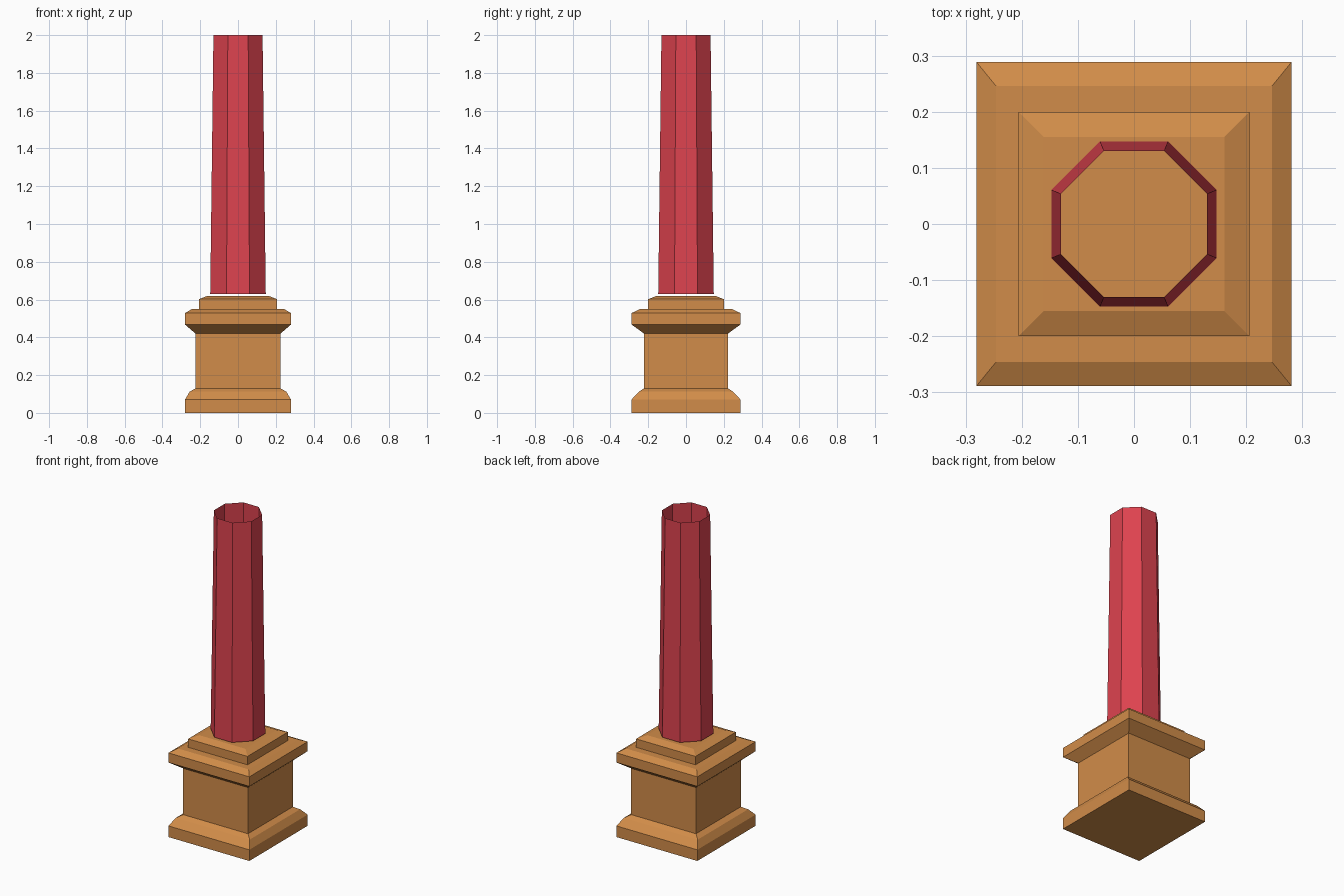
import bpy, bmesh
from math import pi, cos, sin

if "Cube" in bpy.data.objects:
    bpy.data.objects.remove(bpy.data.objects["Cube"])


def material(name, color):
    m = bpy.data.materials.new(name)
    m.diffuse_color = color
    m.use_nodes = True
    m.node_tree.nodes["Principled BSDF"].inputs["Base Color"].default_value = m.diffuse_color
    return m


def loft(name, rings, mat, capped):
    """Skin a stack of matching rings, optionally closing both ends."""
    bm = bmesh.new()
    loops = [[bm.verts.new(p) for p in ring] for ring in rings]
    n = len(loops[0])
    for low, high in zip(loops, loops[1:]):
        for i in range(n):
            j = (i + 1) % n
            bm.faces.new((low[i], low[j], high[j], high[i]))
    if capped:
        bm.faces.new(loops[0][::-1])
        bm.faces.new(loops[-1])
    mesh = bpy.data.meshes.new(name)
    bm.to_mesh(mesh)
    bm.free()
    mesh.materials.append(mat)
    obj = bpy.data.objects.new(name, mesh)
    bpy.context.collection.objects.link(obj)
    return obj


def rectangle(hx, hy, z):
    return [(-hx, -hy, z), (hx, -hy, z), (hx, hy, z), (-hx, hy, z)]


def octagon(apothem, z):
    r = apothem / cos(pi / 8)
    return [(r * cos(pi / 8 + i * pi / 4), r * sin(pi / 8 + i * pi / 4), z)
            for i in range(8)]


wood = material("ochre", (0.64, 0.265, 0.067, 1))
red = material("red", (0.73, 0.056, 0.078, 1))

# Pedestal: base moulding, die, cornice and top step (half x, half y, z)
profile = [
    (0.281, 0.289, 0.0), (0.281, 0.289, 0.07),
    (0.256, 0.25, 0.112), (0.225, 0.222, 0.13),
    (0.225, 0.222, 0.42), (0.281, 0.289, 0.468),
    (0.281, 0.289, 0.528), (0.246, 0.246, 0.549),
    (0.206, 0.20, 0.549), (0.206, 0.20, 0.602),
    (0.161, 0.155, 0.62),
]
loft("pedestal", [rectangle(*p) for p in profile], wood, True)

# Tapered octagonal shaft, open at both ends
loft("column_shaft", [octagon(0.147, 0.63), octagon(0.13, 2.0)], red, False)
